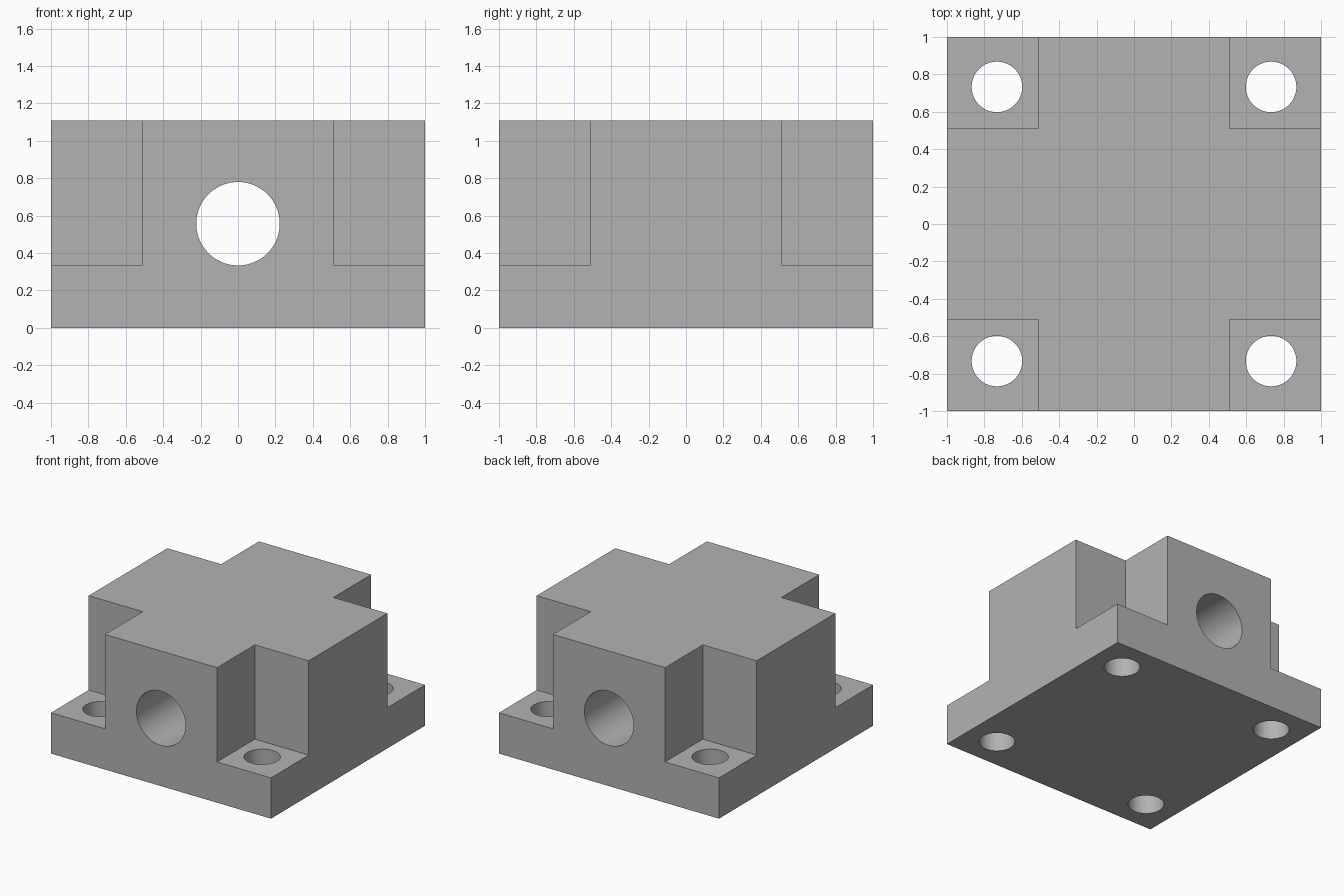
import bpy
import math

WIDTH, HEIGHT = 2.0, 1.11
NOTCH, FLANGE = 0.51, 0.335          # inner notch edge, flange height
BORE_R, BOLT_R, BOLT_AT = 0.223, 0.135, 0.733

cube = bpy.data.objects.get("Cube")
if cube:
    bpy.data.objects.remove(cube, do_unlink=True)

steel = bpy.data.materials.new("grey_metal")
steel.use_nodes = True
grey = (0.45, 0.45, 0.45, 1.0)
steel.diffuse_color = grey
steel.node_tree.nodes["Principled BSDF"].inputs["Base Color"].default_value = grey


def box(name, low, high):
    center = [(a + b) / 2 for a, b in zip(low, high)]
    bpy.ops.mesh.primitive_cube_add(size=1, location=center)
    obj = bpy.context.object
    obj.name = name
    obj.scale = [b - a for a, b in zip(low, high)]
    bpy.ops.object.transform_apply(location=True, rotation=True, scale=True)
    obj.data.materials.append(steel)
    return obj


def cylinder(name, radius, length, center, tilt=0.0):
    bpy.ops.mesh.primitive_cylinder_add(vertices=96, radius=radius, depth=length,
                                        location=center, rotation=(tilt, 0, 0))
    obj = bpy.context.object
    obj.name = name
    obj.data.materials.append(steel)
    return obj


def cut(target, cutter):
    cutter.hide_render = True
    mod = target.modifiers.new(cutter.name, "BOOLEAN")
    mod.operation = "DIFFERENCE"
    mod.solver = "EXACT"
    mod.object = cutter
    bpy.context.view_layer.objects.active = target
    bpy.ops.object.modifier_apply(modifier=mod.name)
    bpy.data.objects.remove(cutter, do_unlink=True)


# Solid block with a square flange at its foot
half = WIDTH / 2
block = box("bearing_block", (-half, -half, 0), (half, half, HEIGHT))

# Corner notches and the bolt holes through the flange
for sx in (-1, 1):
    for sy in (-1, 1):
        xs = sorted((sx * NOTCH, sx * 1.2))
        ys = sorted((sy * NOTCH, sy * 1.2))
        cut(block, box("corner_notch", (xs[0], ys[0], FLANGE), (xs[1], ys[1], HEIGHT + 0.2)))
        cut(block, cylinder("bolt_hole", BOLT_R, 2, (sx * BOLT_AT, sy * BOLT_AT, 0.3)))

# Main bore running front to back
cut(block, cylinder("main_bore", BORE_R, 3, (0, 0, HEIGHT / 2 + 0.002), math.pi / 2))

# Round hole walls, crisp edges
bpy.ops.object.select_all(action="DESELECT")
block.select_set(True)
bpy.context.view_layer.objects.active = block
bpy.ops.object.shade_smooth_by_angle(angle=math.radians(30))
